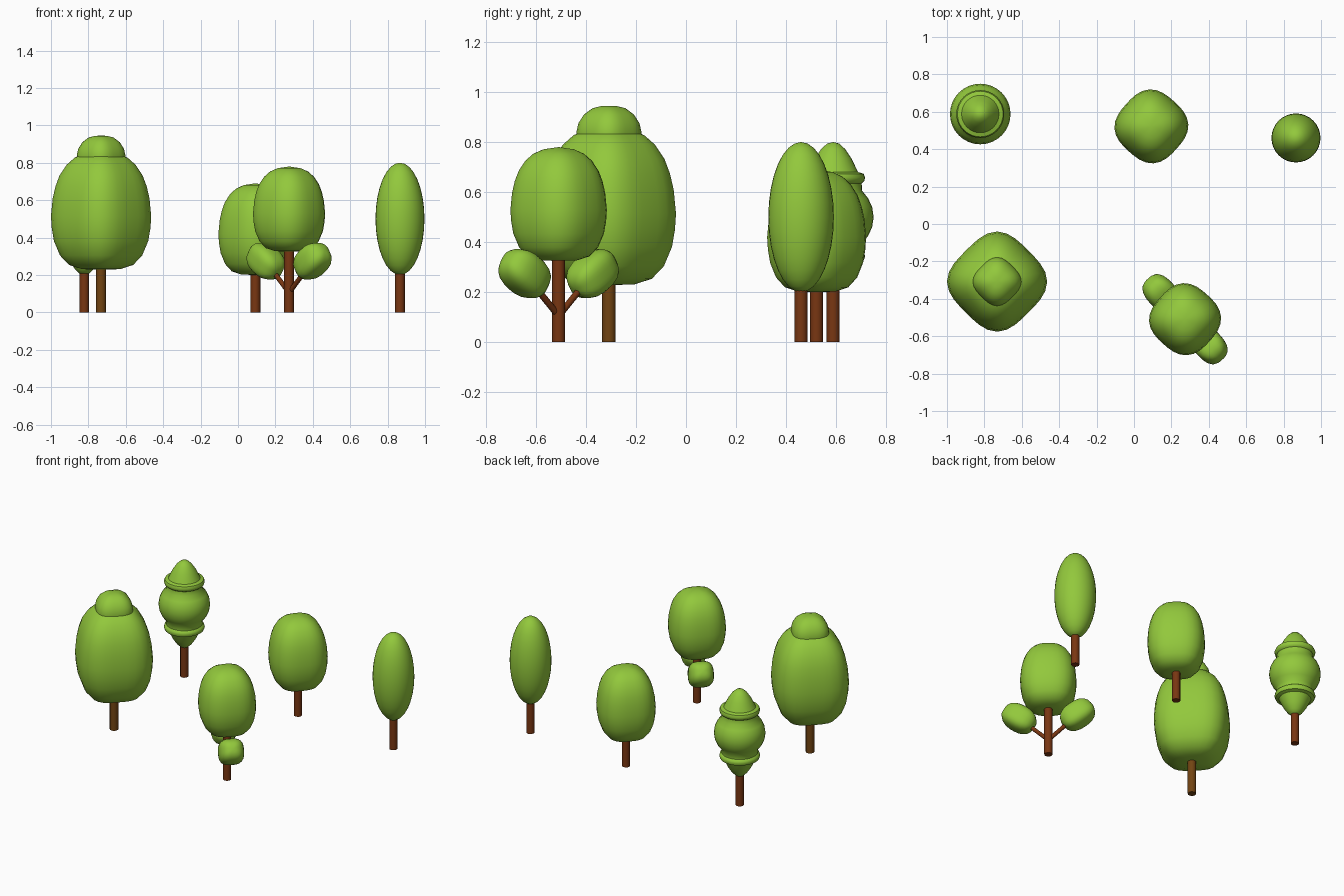
import bpy, bmesh, math
from mathutils import Vector, Matrix

if "Cube" in bpy.data.objects:
    bpy.data.objects.remove(bpy.data.objects["Cube"])


def material(name, color):
    m = bpy.data.materials.new(name)
    m.diffuse_color = (*color, 1)
    m.use_nodes = True
    m.node_tree.nodes["Principled BSDF"].inputs["Base Color"].default_value = m.diffuse_color
    return m


LEAF = material("leaf_green", (0.29, 0.58, 0.045))
BARK = material("red_brown_bark", (0.19, 0.037, 0.006))
BARK2 = material("yellow_brown_bark", (0.17, 0.058, 0.006))


def lathe(name, profile, mat, matrix, p=2.0, turn=0.0, n=32, angle=50):
    """Stack superellipse rings; profile = (corner radius, height)."""
    bm = bmesh.new()
    rings = []
    for r, z in profile:
        if r == 0:
            rings.append([bm.verts.new((0, 0, z))])
            continue
        a = r / 2 ** (0.5 - 1 / p)
        ring = []
        for i in range(n):
            t = 2 * math.pi * i / n
            c, s = math.cos(t), math.sin(t)
            k = a / (abs(c) ** p + abs(s) ** p) ** (1 / p)
            ring.append(bm.verts.new((k * math.cos(t + turn), k * math.sin(t + turn), z)))
        rings.append(ring)
    for lo, hi in zip(rings, rings[1:]):
        for i in range(n):
            j = (i + 1) % n
            if len(lo) == 1:
                bm.faces.new((lo[0], hi[j], hi[i]))
            elif len(hi) == 1:
                bm.faces.new((lo[i], lo[j], hi[0]))
            else:
                bm.faces.new((lo[i], lo[j], hi[j], hi[i]))
    bmesh.ops.recalc_face_normals(bm, faces=bm.faces)
    me = bpy.data.meshes.new(name)
    bm.to_mesh(me)
    bm.free()
    me.materials.append(mat)
    ob = bpy.data.objects.new(name, me)
    ob.matrix_world = matrix
    bpy.context.collection.objects.link(ob)
    bpy.context.view_layer.objects.active = ob
    ob.select_set(True)
    bpy.ops.object.shade_smooth_by_angle(angle=math.radians(angle))
    ob.select_set(False)
    return ob


def at(x, y):
    return Matrix.Translation((x, y, 0))


def stick(name, a, b, r, mat):
    """Plain round stick from a to b."""
    a, b = Vector(a), Vector(b)
    d = b - a
    m = Matrix.Translation(a) @ d.to_track_quat('Z', 'Y').to_matrix().to_4x4()
    lathe(name, [(0, 0), (r, 0), (r, d.length), (0, d.length)], mat, m, n=12)


# normalised rounded-box crown outline: (height, radius)
CROWN = [(0, 0), (0.005, 0.38), (0.04, 0.64), (0.12, 0.82), (0.24, 0.94), (0.35, 0.985),
         (0.45, 1), (0.6, 0.965), (0.7, 0.91), (0.79, 0.83), (0.88, 0.69), (0.94, 0.53),
         (0.98, 0.32), (1, 0)]


def crown(name, x, y, r, z0, z1, p, turn=45):
    prof = [(k * r, z0 + t * (z1 - z0)) for t, k in CROWN]
    lathe(name, prof, LEAF, at(x, y), p, math.radians(turn) - math.pi / 2 + math.pi / 4 * 2)


# large tree with a small cap
X, Y = -0.732, -0.308
stick("large_tree_trunk", (X, Y, 0), (X, Y, 0.3), 0.027, BARK2)
crown("large_tree_crown", X, Y, 0.268, 0.228, 0.865, 3.2)
lathe("large_tree_cap", [(0, 0.74), (0.11, 0.76), (0.128, 0.81), (0.13, 0.84), (0.122, 0.875),
                         (0.1, 0.91), (0.066, 0.935), (0.03, 0.944), (0, 0.945)],
      LEAF, at(X, Y), 3.0, math.pi / 4)

# tiered round tree, outline mirrored about its middle
X, Y = -0.822, 0.588
half = [(0.162, 0.5), (0.156, 0.54), (0.14, 0.575), (0.116, 0.605), (0.114, 0.635),
        (0.124, 0.643), (0.128, 0.658), (0.122, 0.673), (0.1, 0.68), (0.09, 0.7),
        (0.073, 0.735), (0.048, 0.772), (0.024, 0.794), (0, 0.8)]
stick("tiered_tree_trunk", (X, Y, 0), (X, Y, 0.25), 0.026, BARK)
lathe("tiered_tree_crown", [(r, 1 - z) for r, z in half[:0:-1]] + half, LEAF, at(X, Y), angle=40)

# medium tree
X, Y = 0.093, 0.522
stick("medium_tree_trunk", (X, Y, 0), (X, Y, 0.28), 0.026, BARK)
crown("medium_tree_crown", X, Y, 0.198, 0.2, 0.69, 2.75, 48)

# cypress
X, Y = 0.866, 0.46
stick("cypress_trunk", (X, Y, 0), (X, Y, 0.28), 0.026, BARK)
N = 16
lathe("cypress_crown", [(0 if i in (0, N) else 0.131 * math.sin(math.pi * i / N),
                         0.5 - 0.3 * math.cos(math.pi * i / N)) for i in range(N + 1)],
      LEAF, at(X, Y))

# branching tree with two side tufts
X, Y = 0.273, -0.509
stick("branching_tree_trunk", (X, Y, 0), (X, Y, 0.42), 0.026, BARK)
crown("branching_tree_crown", X, Y, 0.193, 0.325, 0.78, 2.7, 48)
tuft = []
for i in range(13):
    t = math.pi * i / 12
    k = (abs(math.sin(t)) ** 2.5 + abs(math.cos(t)) ** 2.5) ** (-1 / 2.5)
    tuft.append((0 if i in (0, 12) else 0.09 * k * math.sin(t), -0.113 * k * math.cos(t)))
for s, side in ((1, "right"), (-1, "left")):
    c = Vector((X + s * 0.125, Y - s * 0.136, 0.274))
    stick(side + "_branch", (X, Y, 0.105), c, 0.013, BARK)
    d = (c - Vector((X, Y, 0.15))).normalized()
    u = d.cross(Vector((0, 0, 1))).normalized()
    m = Matrix((u, d.cross(u), d)).transposed().to_4x4()
    lathe(side + "_tuft", tuft, LEAF, Matrix.Translation(c) @ m, 3.0)
